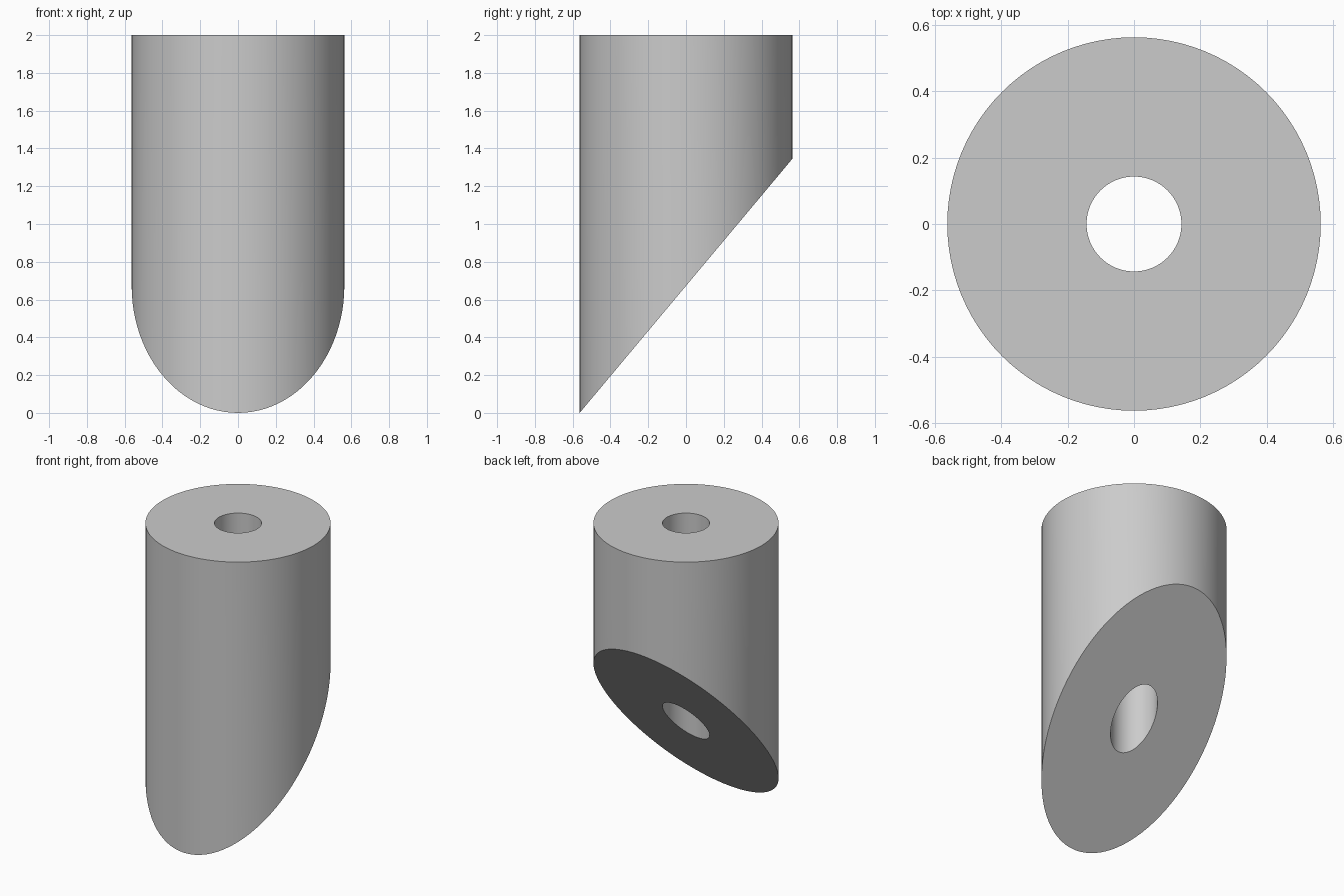
import bpy
import bmesh
import math

if "Cube" in bpy.data.objects:
    bpy.data.objects.remove(bpy.data.objects["Cube"], do_unlink=True)

OUTER, BORE, TOP, BACK_Z, SIDES = 0.563, 0.143, 2.0, 1.345, 96


def slant(y):
    """Height of the slanted bottom face at depth y."""
    return BACK_Z * (y + OUTER) / (2 * OUTER)


def ring(bm, radius, slanted):
    verts = []
    for i in range(SIDES):
        a = math.tau * i / SIDES
        x, y = radius * math.cos(a), radius * math.sin(a)
        verts.append(bm.verts.new((x, y, slant(y) if slanted else TOP)))
    return verts


# Grey material
grey = bpy.data.materials.new("plain grey")
grey.use_nodes = True
color = (0.6, 0.6, 0.6, 1)
grey.diffuse_color = color
grey.node_tree.nodes["Principled BSDF"].inputs["Base Color"].default_value = color

# Tube: outer wall, top annulus, bore and slanted bottom annulus
bm = bmesh.new()
loops = [ring(bm, OUTER, True), ring(bm, OUTER, False),
         ring(bm, BORE, False), ring(bm, BORE, True)]
for k, low in enumerate(loops):
    high = loops[(k + 1) % len(loops)]
    for i in range(SIDES):
        j = (i + 1) % SIDES
        bm.faces.new((low[i], low[j], high[j], high[i]))
bmesh.ops.recalc_face_normals(bm, faces=bm.faces)
mesh = bpy.data.meshes.new("slanted_tube")
bm.to_mesh(mesh)
bm.free()
mesh.materials.append(grey)

tube = bpy.data.objects.new("slanted_tube", mesh)
bpy.context.collection.objects.link(tube)
bpy.ops.object.select_all(action="DESELECT")
tube.select_set(True)
bpy.context.view_layer.objects.active = tube
bpy.ops.object.shade_smooth_by_angle(angle=math.radians(30))
